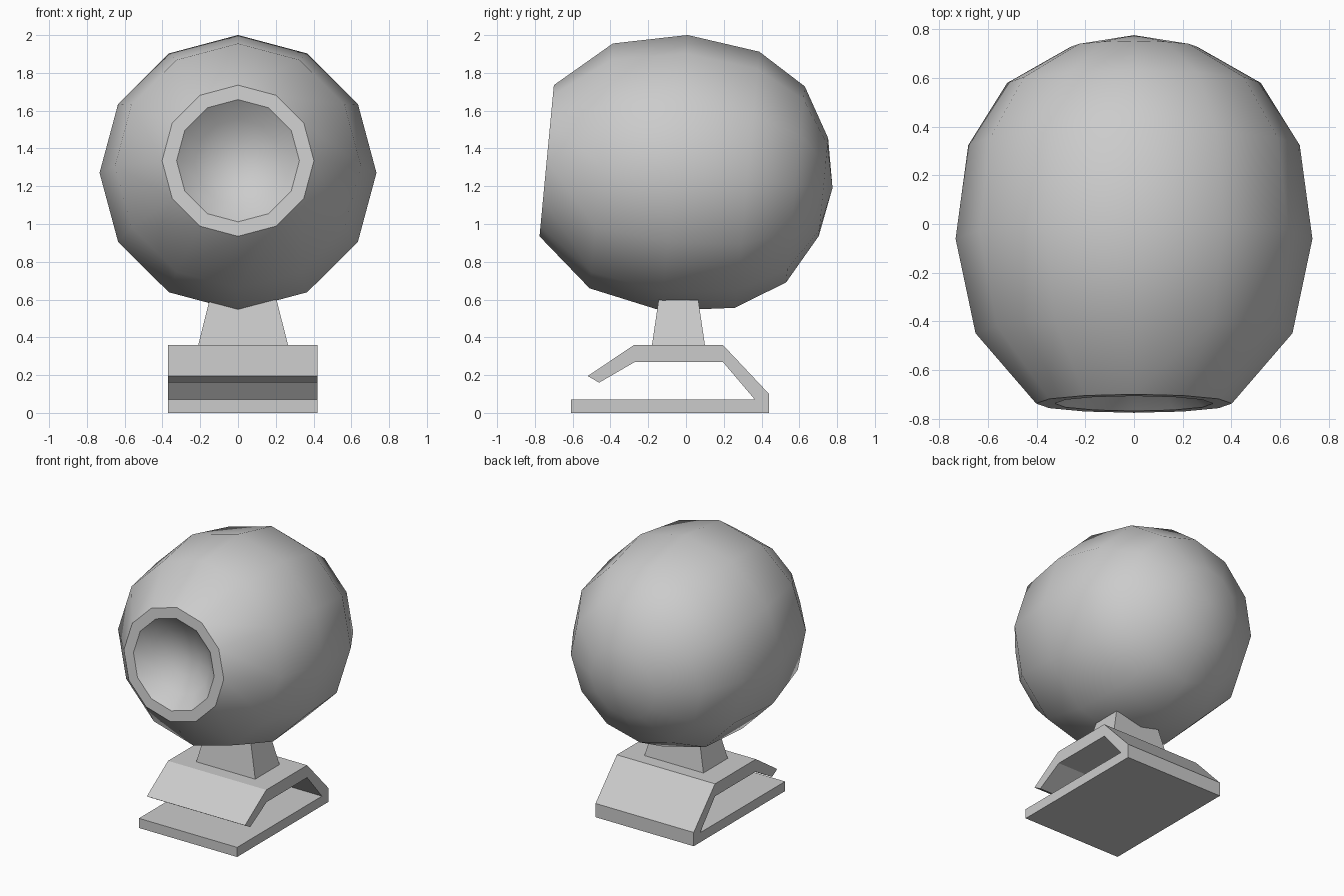
import bpy, bmesh, math
from mathutils import Vector

if "Cube" in bpy.data.objects:
    bpy.data.objects.remove(bpy.data.objects["Cube"])


def finish(name, bm):
    bmesh.ops.recalc_face_normals(bm, faces=bm.faces)
    mesh = bpy.data.meshes.new(name)
    bm.to_mesh(mesh)
    bm.free()
    obj = bpy.data.objects.new(name, mesh)
    bpy.context.collection.objects.link(obj)
    return obj


def lathe(name, profile, origin, axis, segments):
    # profile: (distance along axis, radius); zero radius makes a pole
    bm = bmesh.new()
    side, up = Vector((1, 0, 0)), Vector((1, 0, 0)).cross(axis)
    rings = []
    for d, r in profile:
        n = segments if r else 1
        rings.append([bm.verts.new(origin + axis * d + r * (
            up * math.cos(2 * math.pi * i / segments)
            + side * math.sin(2 * math.pi * i / segments))) for i in range(n)])
    for a, b in zip(rings, rings[1:]):
        for i in range(segments):
            j = (i + 1) % segments
            quad = [a[i % len(a)], a[j % len(a)], b[j % len(b)], b[i % len(b)]]
            bm.faces.new(list(dict.fromkeys(quad)))
    return finish(name, bm)


# Ball body with hollow lens dish, tilted slightly upward
ball = lathe("camera_ball",
             [(0.16, 0), (0.135, 0.12), (0.085, 0.23), (0, 0.325),
              (0, 0.402), (0.29, 0.651), (0.68, 0.733), (1.066, 0.681),
              (1.323, 0.521), (1.472, 0.26), (1.52, 0)],
             Vector((0, -0.7375, 1.335)),
             Vector((0, 1.0, -0.095)).normalized(), 12)
bpy.context.view_layer.objects.active = ball
ball.select_set(True)
bpy.ops.object.shade_smooth_by_angle(angle=math.radians(42))

# Clip stand: folded strip extruded sideways
outline = [(-0.61, 0), (0.44, 0), (0.44, 0.10), (0.195, 0.36), (-0.275, 0.36),
           (-0.52, 0.195), (-0.46, 0.16), (-0.27, 0.27), (0.195, 0.27),
           (0.365, 0.07), (-0.61, 0.07)]
bm = bmesh.new()
face = bm.faces.new([bm.verts.new((-0.37, y, z)) for y, z in outline])
ext = bmesh.ops.extrude_face_region(bm, geom=[face])
bmesh.ops.translate(bm, vec=(0.79, 0, 0),
                    verts=[v for v in ext["geom"] if isinstance(v, bmesh.types.BMVert)])
finish("clip_stand", bm)

# Tapered neck between stand and ball
bm = bmesh.new()
bmesh.ops.create_cube(bm, size=1)
for v in bm.verts:
    top = v.co.z > 0
    v.co = (0.027 + v.co.x * (0.355 if top else 0.475),
            -0.04 + v.co.y * (0.21 if top else 0.28),
            0.598 if top else 0.36)
finish("neck", bm)
